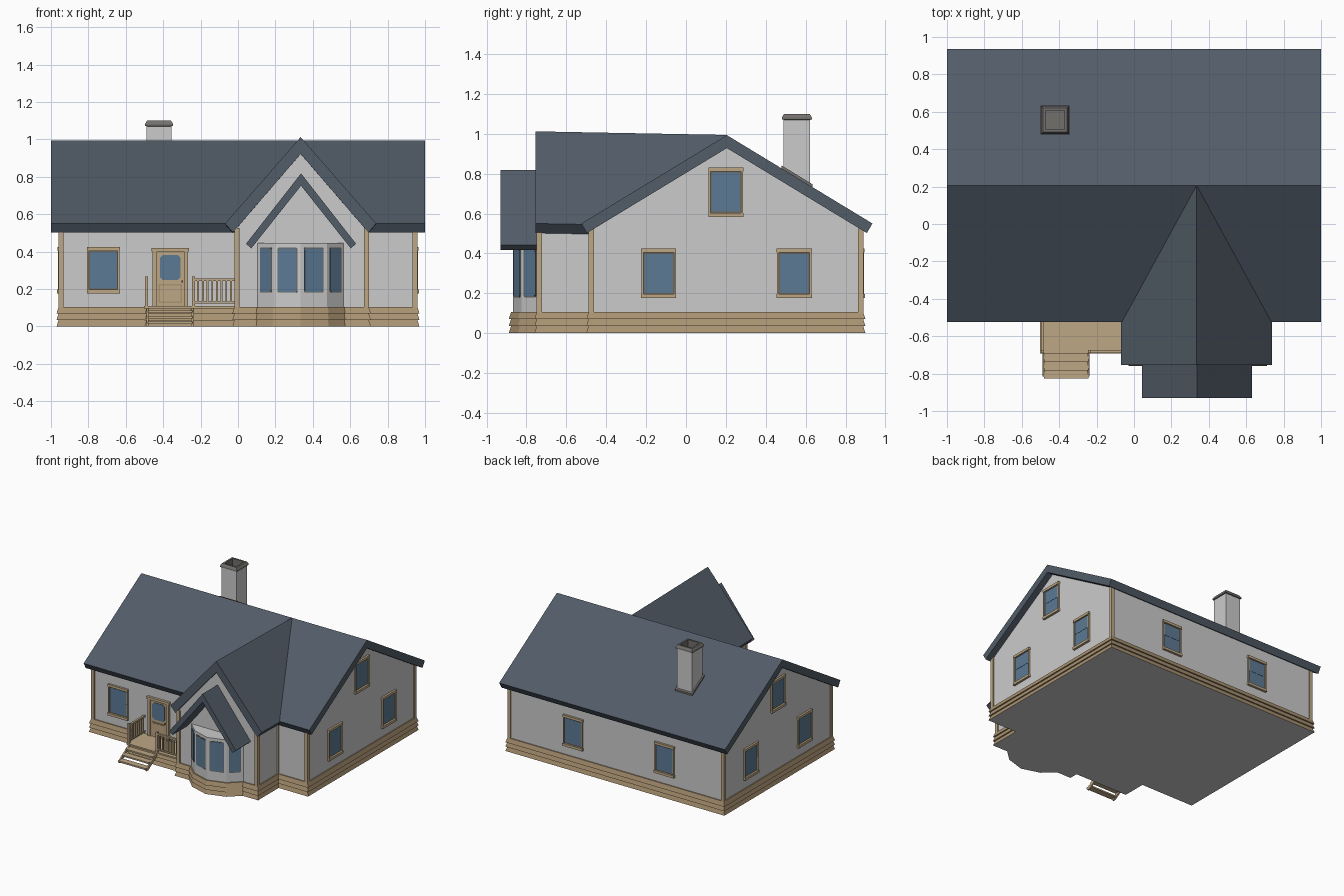
import bpy, bmesh, math
from mathutils import Matrix, Vector

if "Cube" in bpy.data.objects:
    bpy.data.objects.remove(bpy.data.objects["Cube"])


def material(name, r, g, b):
    m = bpy.data.materials.new(name)
    m.diffuse_color = (r, g, b, 1)
    m.use_nodes = True
    m.node_tree.nodes["Principled BSDF"].inputs["Base Color"].default_value = m.diffuse_color
    return m


WALL = material("wall grey", 0.60, 0.60, 0.60)
ROOF = material("slate roof", 0.085, 0.108, 0.138)
TRIM = material("light tan trim", 0.51, 0.39, 0.235)
BASE = material("tan clapboard", 0.40, 0.29, 0.165)
SASH = material("dark sash", 0.16, 0.13, 0.10)
GLASS = material("blue glass", 0.107, 0.195, 0.30)
STONE = material("chimney cap grey", 0.17, 0.16, 0.15)


def finish(name, bm, mats):
    bmesh.ops.recalc_face_normals(bm, faces=bm.faces)
    me = bpy.data.meshes.new(name)
    bm.to_mesh(me)
    bm.free()
    for m in mats:
        me.materials.append(m)
    ob = bpy.data.objects.new(name, me)
    bpy.context.collection.objects.link(ob)
    return ob


def loft(bm, rings, idx=None):
    """Closed rings of equal length joined by quads and capped at both ends."""
    vs = [[bm.verts.new(p) for p in r] for r in rings]
    n = len(rings[0])
    for k in range(len(vs) - 1):
        for i in range(n):
            j = (i + 1) % n
            f = bm.faces.new((vs[k][i], vs[k][j], vs[k + 1][j], vs[k + 1][i]))
            f.material_index = idx[k] if idx else 0
    for r, k in ((vs[0], 0), (vs[-1], -1)):
        f = bm.faces.new(r)
        f.material_index = idx[k] if idx else 0


def prism(name, pts, axis, a, b, mat, dz=0):
    """Profile extruded along x (pts y,z), y (pts x,z) or z (pts x,y)."""
    place = {"x": lambda p, t, d: (t, p[0], p[1] + d),
             "y": lambda p, t, d: (p[0], t, p[1] + d),
             "z": lambda p, t, d: (p[0], p[1], t)}[axis]
    bm = bmesh.new()
    loft(bm, [[place(p, a, 0) for p in pts], [place(p, b, dz) for p in pts]])
    return finish(name, bm, [mat])


def plates(name, parts, origin=(0, 0, 0), n=(0, -1)):
    """Boxes (u0,u1,v0,v1,w0,w1,mat[,corner cut]) on a wall facing n."""
    n = Vector((n[0], n[1], 0)).normalized()
    up = Vector((0, 0, 1))
    u = up.cross(n)
    o = Vector(origin)
    mats = []
    bm = bmesh.new()
    for p in parts:
        u0, u1, v0, v1, w0, w1, mat = p[:7]
        c = p[7] if len(p) > 7 else 0
        if mat not in mats:
            mats.append(mat)
        if c:
            q = [(u0 + c, v0), (u1 - c, v0), (u1, v0 + c), (u1, v1 - c),
                 (u1 - c, v1), (u0 + c, v1), (u0, v1 - c), (u0, v0 + c)]
        else:
            q = [(u0, v0), (u1, v0), (u1, v1), (u0, v1)]
        loft(bm, [[o + u * a + up * b + n * w for a, b in q] for w in (w0, w1)],
             [mats.index(mat)])
    return finish(name, bm, mats)


def offset(poly, d):
    """Mitred outward offset of a counter-clockwise polygon."""
    out = []
    for i, p in enumerate(poly):
        p = Vector(p)
        e1 = (p - Vector(poly[i - 1])).normalized()
        e2 = (Vector(poly[(i + 1) % len(poly)]) - p).normalized()
        n1, n2 = Vector((e1.y, -e1.x)), Vector((e2.y, -e2.x))
        out.append(p + (n1 + n2) * d / (1 + n1.dot(n2)))
    return out


def clapboard(name, poly, top):
    """Three overlapping tapered courses; underside takes the wall grey."""
    rings = []
    for k in range(3):
        for z, d in ((k * top / 3, 0.02), ((k + 1) * top / 3, 0.009)):
            rings.append([(p.x, p.y, z) for p in offset(poly, d)])
    bm = bmesh.new()
    loft(bm, rings)
    ob = finish(name, bm, [BASE, WALL])
    for f in ob.data.polygons:
        if f.normal.z < -0.9 and f.center.z < 0.001:
            f.material_index = 1


# Plinth following the footprint, with the bay at the front
bay = [(0.105, -0.74), (0.195, -0.825), (0.335, -0.868), (0.475, -0.825), (0.565, -0.74)]
foot = [(-0.95, -0.48), (-0.01, -0.48), (-0.01, -0.74)] + bay + [
    (0.69, -0.74), (0.69, -0.48), (0.95, -0.48), (0.95, 0.88), (-0.95, 0.88)]
clapboard("plinth", foot, 0.105)

# Walls
prism("main_walls", [(-0.48, 0.1), (0.88, 0.1), (0.88, 0.54), (0.2, 0.95), (-0.48, 0.54)],
      "x", -0.95, 0.95, WALL)
prism("wing_walls", [(-0.01, 0.1), (0.69, 0.1), (0.69, 0.54), (0.34, 0.94), (-0.01, 0.54)],
      "y", -0.74, 0.0, WALL)
prism("bay_walls", bay + [(0.565, -0.72), (0.105, -0.72)], "z", 0.1, 0.445, WALL)


# Gabled roofs
def gable(c, peak, half, eave, thick, inset, drop):
    return [(c, peak), (c + half, eave), (c + half - inset, eave - drop), (c, peak - thick),
            (c - half + inset, eave - drop), (c - half, eave)]


prism("main_roof", gable(0.205, 0.993, 0.73, 0.55, 0.065, 0.028, 0.048), "x", -1, 1, ROOF)
prism("wing_roof", gable(0.335, 1.012, 0.404, 0.55, 0.09, 0.042, 0.048),
      "y", -0.755, 0.205, ROOF, -0.018)
prism("bay_roof", gable(0.337, 0.818, 0.294, 0.442, 0.066, 0.028, 0.025),
      "y", -0.93, -0.735, ROOF)

# Corner boards
for x, y in ((-0.95, -0.48), (0.95, -0.48), (-0.95, 0.88), (0.95, 0.88),
             (-0.01, -0.74), (0.69, -0.74), (0.69, -0.48)):
    cx = x + (0.004 if x < 0.3 else -0.004)
    cy = y + (0.004 if y < 0 else -0.004)
    s = 0.0135
    prism("corner_board", [(cx - s, cy - s), (cx + s, cy - s), (cx + s, cy + s), (cx - s, cy + s)],
          "z", 0.1, 0.525, TRIM)


# Sash windows
def window(x, y, z, n):
    parts = [(-0.08, 0.08, 0.02, 0.23, -0.01, 0.003, SASH),
             (-0.072, 0.072, 0.026, 0.125, -0.01, 0.005, GLASS, 0.004),
             (-0.072, 0.072, 0.125, 0.222, -0.01, 0.007, GLASS, 0.004),
             (-0.088, 0.088, 0.228, 0.248, -0.01, 0.016, TRIM),
             (-0.088, 0.088, 0.0, 0.02, -0.01, 0.018, TRIM)]
    for s in (-1, 1):
        a, b = sorted((s * 0.077, s * 0.086))
        parts.append((a, b, 0.01, 0.235, -0.01, 0.013, TRIM))
    plates("window", parts, (x, y, z), n)


window(-0.72, -0.48, 0.176, (0, -1))
for x in (0.38, -0.43):
    window(x, 0.88, 0.176, (0, 1))
for s in (-1, 1):
    for y, z in ((-0.137, 0.176), (0.543, 0.176), (0.2, 0.583)):
        window(s * 0.95, y, z, (s, 0))

# Bay glazing, one pane per facet
for (x0, y0), (x1, y1) in zip(bay, bay[1:]):
    h = math.hypot(x1 - x0, y1 - y0) / 2 - 0.018
    plates("bay_window", [(-h, h, 0.18, 0.422, -0.01, 0.002, SASH, 0.006),
                          (-h + 0.004, h - 0.004, 0.185, 0.417, -0.01, 0.004, GLASS, 0.008)],
           ((x0 + x1) / 2, (y0 + y1) / 2, 0), (y1 - y0, x0 - x1))

# Front door with casing, panel, glass and knob
plates("front_door", [
    (-0.085, 0.085, 0.105, 0.40, -0.01, 0.006, TRIM),
    (-0.1, 0.1, 0.40, 0.42, -0.01, 0.02, TRIM),
    (-0.094, -0.072, 0.105, 0.40, -0.01, 0.015, TRIM),
    (0.072, 0.094, 0.105, 0.40, -0.01, 0.015, TRIM),
    (-0.062, 0.062, 0.125, 0.228, -0.01, 0.008, BASE),
    (-0.054, 0.054, 0.133, 0.22, -0.01, 0.012, TRIM),
    (-0.055, 0.055, 0.248, 0.383, -0.01, 0.010, GLASS, 0.016),
    (0.06, 0.068, 0.236, 0.246, -0.01, 0.02, SASH)], (-0.362, -0.48, 0))

# Porch deck
clapboard("porch_base", [(-0.48, -0.67), (-0.02, -0.67), (-0.02, -0.47), (-0.48, -0.47)], 0.098)
plates("porch_deck", [(-0.502, -0.02, 0.096, 0.108, 0.47, 0.693, TRIM)])

# Steps with sloping stringers
plates("step_treads", [(-0.482, -0.242, z - 0.012, z, 0.688 + 0.045 * k, 0.737 + 0.045 * k, TRIM)
                       for k, z in enumerate((0.085, 0.055, 0.025))])
for x in (-0.49, -0.25):
    prism("step_stringer", [(-0.685, 0.1), (-0.815, 0.018), (-0.815, 0.0), (-0.795, 0.0),
                            (-0.685, 0.07)], "x", x, x + 0.012, TRIM)


# Porch railings
def railing(length, count, origin, n, post_u):
    parts = [(0, length, 0.243, 0.256, -0.008, 0.008, TRIM),
             (0, length, 0.122, 0.132, -0.006, 0.006, TRIM),
             (post_u - 0.008, post_u + 0.008, 0.1, 0.266, -0.008, 0.008, TRIM)]
    for i in range(count):
        u = length * (i + 1) / (count + 1)
        parts.append((u - 0.005, u + 0.005, 0.13, 0.245, -0.005, 0.005, TRIM))
    plates("porch_railing", parts, origin, n)


railing(0.225, 8, (-0.238, -0.682, 0), (0, -1), 0)
railing(0.2, 7, (-0.49, -0.482, 0), (-1, 0), 0.2)

# Chimney: shaft, flared cap and open flue
rings = []
for h, z in ((0.067, 0.7), (0.067, 1.07), (0.075, 1.072), (0.075, 1.082), (0.064, 1.1),
             (0.05, 1.1), (0.05, 0.95)):
    rings.append([(-0.422 + a * h, 0.556 + b * h, z)
                  for a, b in ((-1, -1), (1, -1), (1, 1), (-1, 1))])
bm = bmesh.new()
loft(bm, rings, [0, 1, 1, 1, 1, 1])
finish("chimney", bm, [WALL, STONE])
prism("chimney_flashing", [(0.478, 0.8), (0.478, 0.842), (0.634, 0.747), (0.634, 0.71)],
      "x", -0.5, -0.345, STONE)
